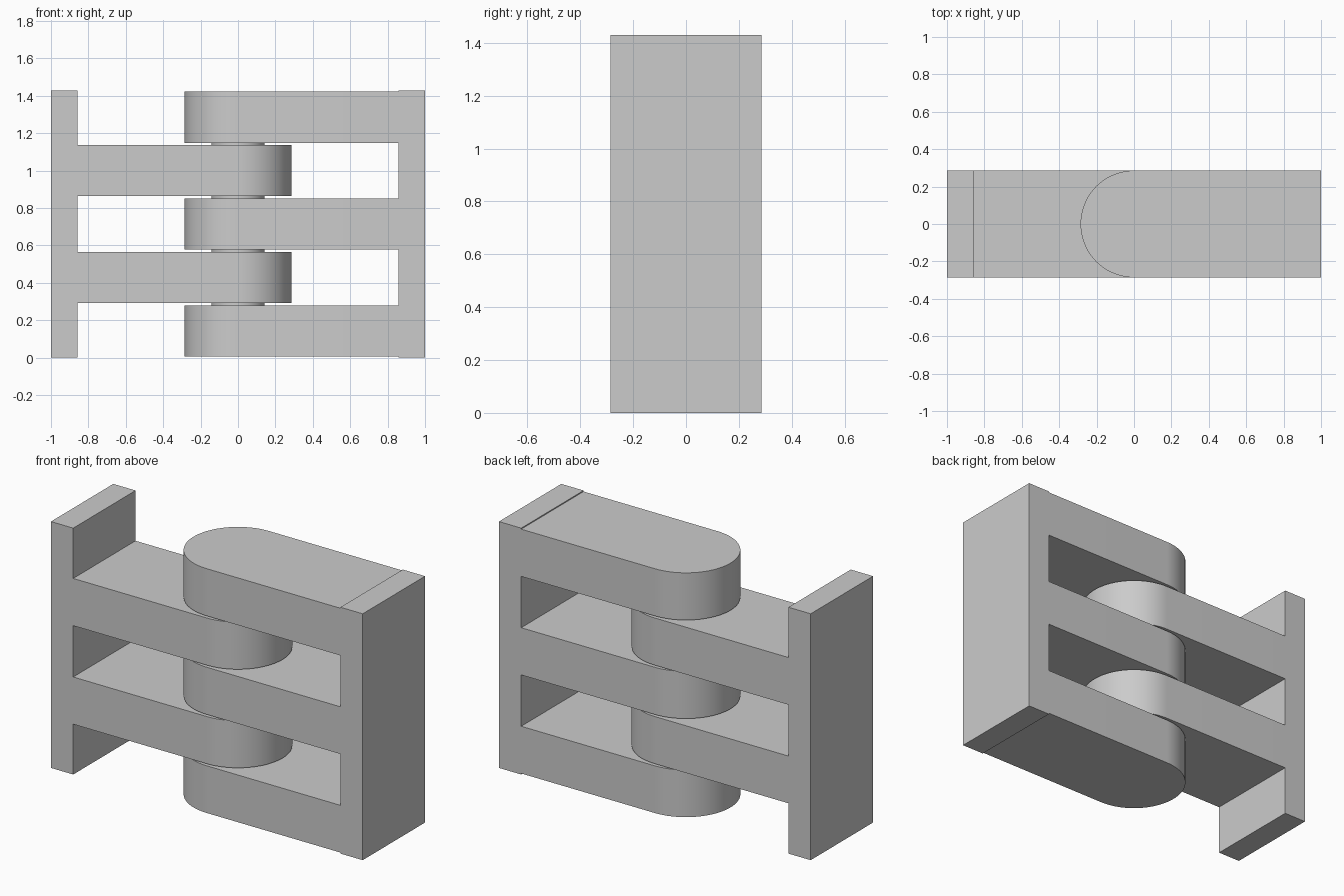
import bpy
import bmesh
from math import pi, sin, cos, radians

cube = bpy.data.objects.get("Cube")
if cube:
    bpy.data.objects.remove(cube, do_unlink=True)

UNIT = 1 / 7              # plate thickness
RADIUS = 2 * UNIT         # knuckle radius and half depth
PITCH = 2 * UNIT          # height taken by each knuckle
GAP = 0.006               # clearance above and below each knuckle
HEIGHT = 5 * PITCH

grey = bpy.data.materials.new("plain grey")
grey.use_nodes = True
colour = (0.6, 0.6, 0.6, 1)
grey.diffuse_color = colour
grey.node_tree.nodes["Principled BSDF"].inputs["Base Color"].default_value = colour


def extrude_outline(name, outline, z0, z1):
    """Solid made by raising a flat outline from z0 to z1."""
    bm = bmesh.new()
    face = bm.faces.new([bm.verts.new((x, y, z0)) for x, y in outline])
    raised = bmesh.ops.extrude_face_region(bm, geom=[face])["geom"]
    top = [v for v in raised if isinstance(v, bmesh.types.BMVert)]
    bmesh.ops.translate(bm, verts=top, vec=(0, 0, z1 - z0))
    bmesh.ops.recalc_face_normals(bm, faces=bm.faces)
    mesh = bpy.data.meshes.new(name)
    bm.to_mesh(mesh)
    bm.free()
    mesh.materials.append(grey)
    obj = bpy.data.objects.new(name, mesh)
    bpy.context.collection.objects.link(obj)
    bpy.ops.object.select_all(action='DESELECT')
    obj.select_set(True)
    bpy.context.view_layer.objects.active = obj
    bpy.ops.object.shade_smooth_by_angle(angle=radians(30))
    return obj


def arc(radius, start, end, steps):
    angles = [start + (end - start) * i / steps for i in range(steps + 1)]
    return [(radius * cos(a), radius * sin(a)) for a in angles]


# End plates
for side, name in ((1, "left_plate"), (-1, "right_plate")):
    inner, outer = side * (1 - UNIT), side
    extrude_outline(name, [(inner, -RADIUS), (outer, -RADIUS),
                           (outer, RADIUS), (inner, RADIUS)], 0, HEIGHT)

# Interleaved arms, each rounded around the pin
for i in range(5):
    side = 1 if i % 2 == 0 else -1
    root = 1 - UNIT
    outline = [(root, RADIUS)] + arc(RADIUS, pi / 2, 3 * pi / 2, 48) + [(root, -RADIUS)]
    outline = [(side * x, y) for x, y in outline]
    name = ("left" if side > 0 else "right") + f"_knuckle_arm_{i + 1}"
    extrude_outline(name, outline, i * PITCH + GAP, (i + 1) * PITCH - GAP)

# Hinge pin
extrude_outline("hinge_pin", arc(UNIT, 0, 2 * pi, 64)[:-1], 2 * GAP, HEIGHT - 2 * GAP)
